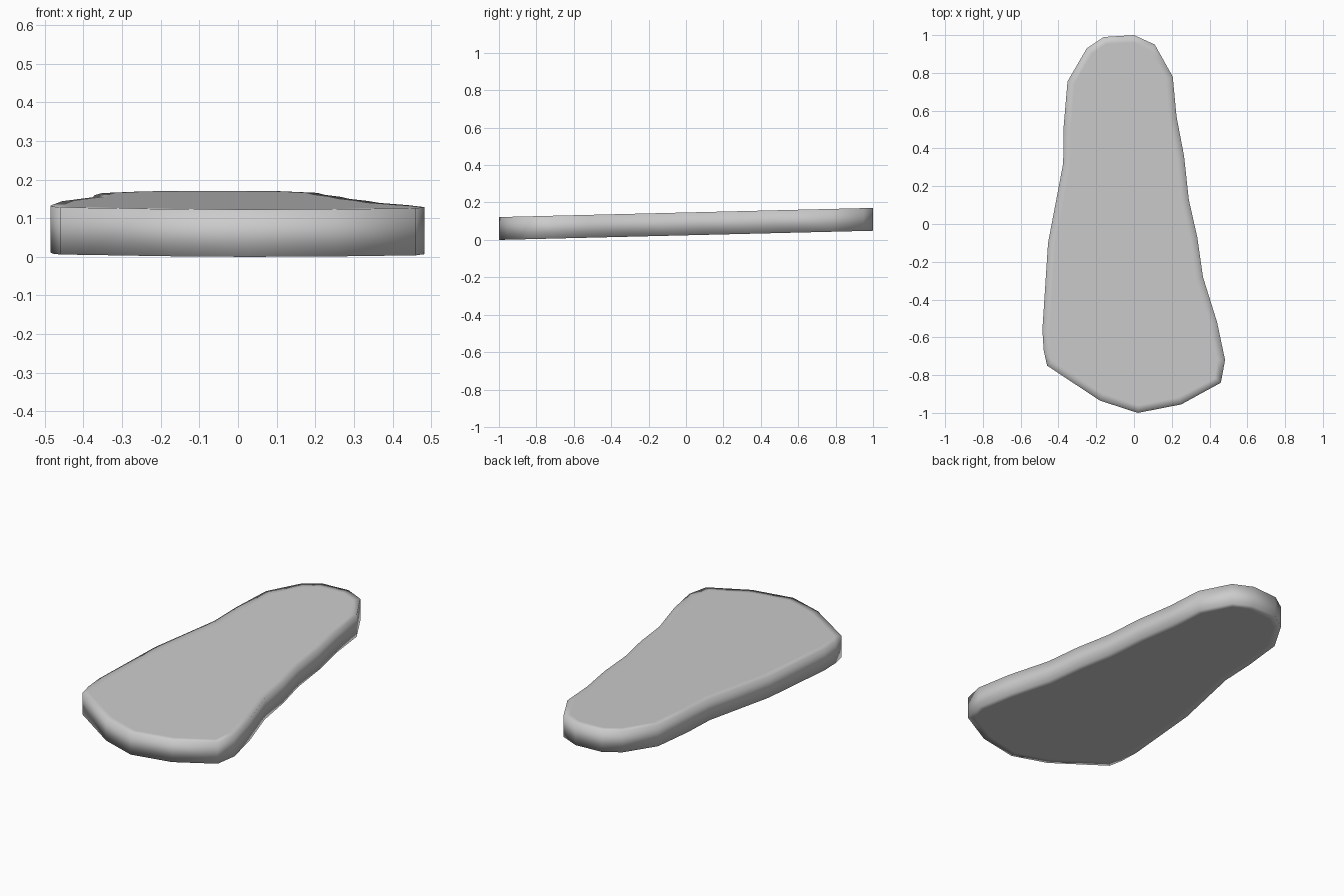
import bpy, bmesh

if "Cube" in bpy.data.objects:
    bpy.data.objects.remove(bpy.data.objects["Cube"])

# Outline of the sole-shaped slab, clockwise from the narrow back end
outline = [(-0.16, 0.99), (0, 1.0), (0.11, 0.95), (0.205, 0.78), (0.225, 0.57),
           (0.265, 0.36), (0.29, 0.13), (0.335, -0.07), (0.365, -0.28),
           (0.44, -0.52), (0.482, -0.72), (0.46, -0.84), (0.25, -0.955),
           (0.02, -1.0), (-0.18, -0.935), (-0.46, -0.75), (-0.478, -0.67),
           (-0.485, -0.56), (-0.455, -0.1), (-0.375, 0.32), (-0.372, 0.52),
           (-0.352, 0.755), (-0.25, 0.93)]
THICK = 0.122


def base_z(y):
    # the slab rises gently toward the back
    return 0.0245 * (y + 1)


# Slab body: bottom face extruded upward
bm = bmesh.new()
face = bm.faces.new([bm.verts.new((x, y, base_z(y))) for x, y in outline])
ext = bmesh.ops.extrude_face_region(bm, geom=[face], use_keep_orig=True)
top = [v for v in ext["geom"] if isinstance(v, bmesh.types.BMVert)]
bmesh.ops.translate(bm, verts=top, vec=(0, 0, THICK))
bmesh.ops.recalc_face_normals(bm, faces=bm.faces[:])

# Narrow rim on the two caps so the shading rolls softly over the edge
caps = [f for f in bm.faces if len(f.verts) > 4]
bmesh.ops.inset_individual(bm, faces=caps, thickness=0.04)
for f in bm.faces:
    f.smooth = True

mesh = bpy.data.meshes.new("sole_slab")
bm.to_mesh(mesh)
bm.free()
slab = bpy.data.objects.new("sole_slab", mesh)
bpy.context.collection.objects.link(slab)
